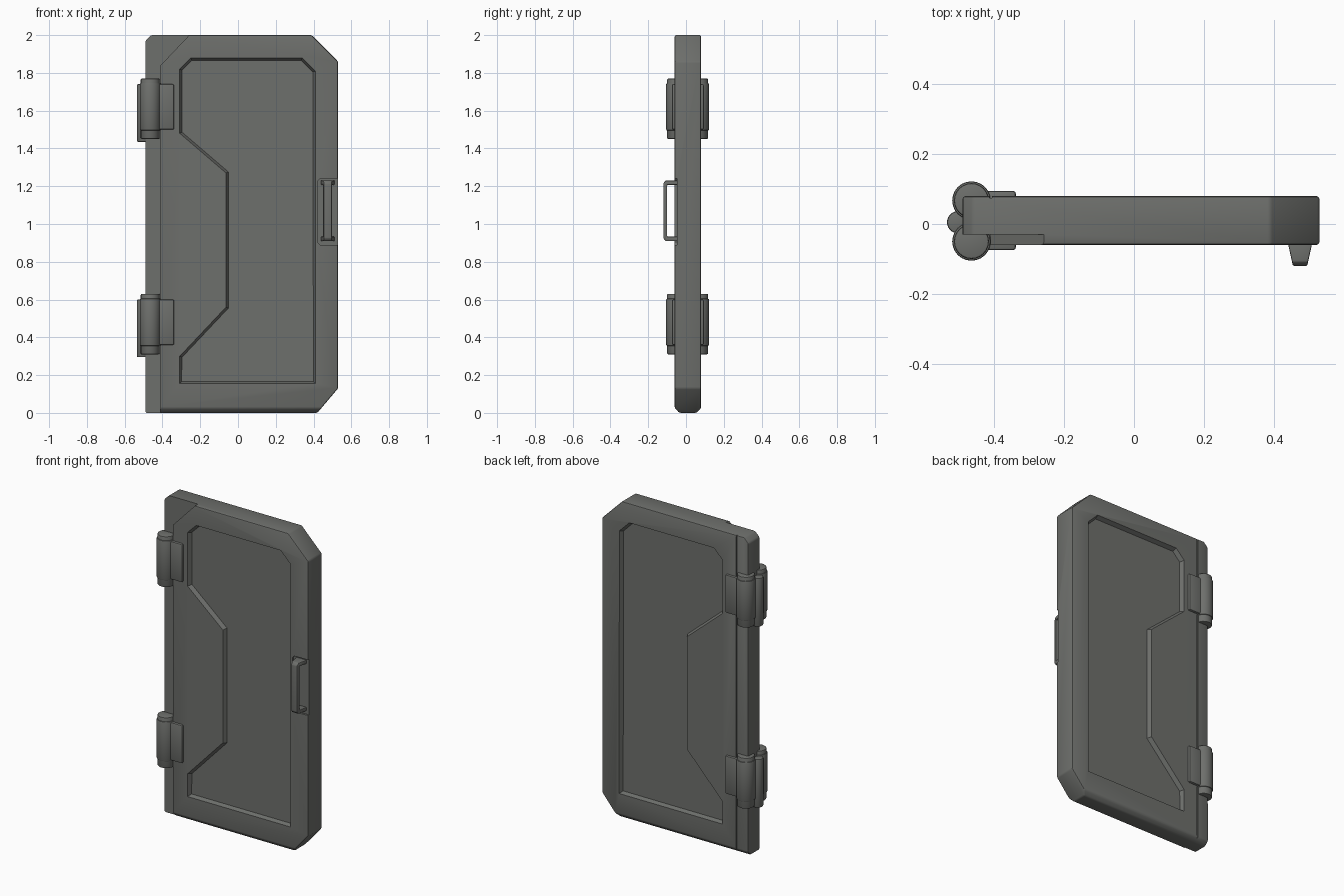
import bpy
import bmesh
import math
from mathutils import Vector, Matrix

cube = bpy.data.objects.get("Cube")
if cube:
    bpy.data.objects.remove(cube, do_unlink=True)

# Single painted metal colour
metal = bpy.data.materials.new("dark grey metal")
metal.use_nodes = True
grey = (0.155, 0.16, 0.15, 1)
metal.diffuse_color = grey
shader = metal.node_tree.nodes["Principled BSDF"]
shader.inputs["Base Color"].default_value = grey
shader.inputs["Roughness"].default_value = 0.6


def add_object(name, bm):
    bmesh.ops.recalc_face_normals(bm, faces=bm.faces)
    mesh = bpy.data.meshes.new(name)
    bm.to_mesh(mesh)
    bm.free()
    mesh.materials.append(metal)
    obj = bpy.data.objects.new(name, mesh)
    bpy.context.collection.objects.link(obj)
    return obj


def select_only(obj):
    bpy.ops.object.select_all(action="DESELECT")
    obj.select_set(True)
    bpy.context.view_layer.objects.active = obj


def apply(obj, mod):
    select_only(obj)
    bpy.ops.object.modifier_apply(modifier=mod.name)


def bevel(obj, width, segments=2):
    mod = obj.modifiers.new("bevel", "BEVEL")
    mod.width = width
    mod.segments = segments
    mod.limit_method = "ANGLE"
    mod.angle_limit = math.radians(35)
    apply(obj, mod)


def smooth(obj):
    select_only(obj)
    bpy.ops.object.shade_smooth_by_angle(angle=math.radians(30))


def prism(points, y0, y1):
    """Outline in x and z, extruded from y0 to y1; returns mesh and end face."""
    bm = bmesh.new()
    start = bm.faces.new([bm.verts.new((x, y0, z)) for x, z in points])
    ext = bmesh.ops.extrude_face_region(bm, geom=[start], use_keep_orig=True)["geom"]
    end = [g for g in ext if isinstance(g, bmesh.types.BMFace)][0]
    bmesh.ops.translate(bm, verts=end.verts[:], vec=(0, y1 - y0, 0))
    bmesh.ops.recalc_face_normals(bm, faces=bm.faces)
    return bm, end


def cut(obj, bm):
    cutter = add_object("cutter", bm)
    cutter.hide_render = True
    mod = obj.modifiers.new("cut", "BOOLEAN")
    mod.operation = "DIFFERENCE"
    mod.solver = "EXACT"
    mod.object = cutter
    apply(obj, mod)
    bpy.data.objects.remove(cutter, do_unlink=True)


def box(name, x, y, z, width=0.008):
    bm, _ = prism([(x[0], z[0]), (x[1], z[0]), (x[1], z[1]), (x[0], z[1])], *y)
    obj = add_object(name, bm)
    bevel(obj, width)
    smooth(obj)


def cylinder(name, x, y, z, radius, width=0.006):
    bm = bmesh.new()
    place = Matrix.Translation((x, y, (z[0] + z[1]) / 2))
    bmesh.ops.create_cone(bm, cap_ends=True, segments=24, radius1=radius,
                          radius2=radius, depth=z[1] - z[0], matrix=place)
    obj = add_object(name, bm)
    bevel(obj, width)
    smooth(obj)


FRONT, BACK = -0.06, 0.08

# Door slab with clipped corners and a chamfered foot
slab = [(-0.49, 0), (0.42, 0), (0.53, 0.13), (0.53, 1.86), (0.39, 2),
        (-0.46, 2), (-0.49, 1.97)]
bm, _ = prism(slab, FRONT, BACK)
foot = [e for e in bm.edges if all(v.co.z < 0.001 for v in e.verts)
        and abs(e.verts[0].co.x - e.verts[1].co.x) > 0.5]
bmesh.ops.bevel(bm, geom=foot, offset=0.025, segments=1, affect="EDGES")
door = add_object("door_slab", bm)
bevel(door, 0.008)

# Stepped strip along the hinge side, and its seam on the back
strip = [(-0.6, -0.1), (-0.41, -0.1), (-0.41, 1.84), (-0.22, 2.04),
         (-0.22, 2.1), (-0.6, 2.1)]
cut(door, prism(strip, -0.2, -0.03)[0])
seam = [(-0.414, -0.1), (-0.406, -0.1), (-0.406, 2.1), (-0.414, 2.1)]
cut(door, prism(seam, 0.2, BACK - 0.006)[0])

# Sunken panels with sloping walls on both faces
panel = [(-0.31, 0.155), (0.41, 0.155), (0.41, 1.81), (0.34, 1.88),
         (-0.25, 1.88), (-0.31, 1.82), (-0.31, 1.48), (-0.065, 1.27),
         (-0.065, 0.56), (-0.31, 0.30)]
for y_out, y_in in ((-0.2, FRONT - 0.002), (0.2, BACK + 0.002)):
    bm, inner = prism(panel, y_out, y_in)
    bmesh.ops.inset_individual(bm, faces=[inner], thickness=0.015, depth=0.027)
    cut(door, bm)

# Shallow pocket behind the handle
pocket = [(0.435, 0.89), (0.6, 0.89), (0.6, 1.24), (0.435, 1.24),
          (0.42, 1.225), (0.42, 0.905)]
cut(door, prism(pocket, -0.2, FRONT + 0.012)[0])
smooth(door)

# Handle: a loop narrowing away from the door
loop = [(-0.04, 0.91), (-0.108, 0.91), (-0.12, 0.925), (-0.12, 1.215),
        (-0.108, 1.23), (-0.04, 1.23), (-0.04, 1.207), (-0.1, 1.207),
        (-0.1, 0.933), (-0.04, 0.933)]
bm, _ = prism(loop, -1, 1)
for v in bm.verts:
    depth, side, height = v.co
    half = 0.038 + (depth + 0.04) * 0.22
    v.co = Vector((0.475 + side * half, depth, height))
handle = add_object("handle", bm)
bevel(handle, 0.004)
smooth(handle)

# Hinges: a barrel and leaf on each face, joined by a pin on the edge
for level, low in (("upper", 1.45), ("lower", 0.31)):
    for side, y, leaf in (("front", -0.05, (-0.075, -0.02)),
                          ("back", 0.067, (0.05, 0.095))):
        name = f"{level}_{side}_hinge"
        cylinder(name + "_core", -0.465, y, (low, low + 0.32), 0.05)
        cylinder(name + "_barrel", -0.465, y, (low + 0.045, low + 0.295), 0.055)
        box(name + "_leaf", (-0.46, -0.338), leaf, (low + 0.05, low + 0.29))
    cylinder(level + "_hinge_pin", -0.503, 0.005, (low - 0.015, low + 0.29), 0.032)
